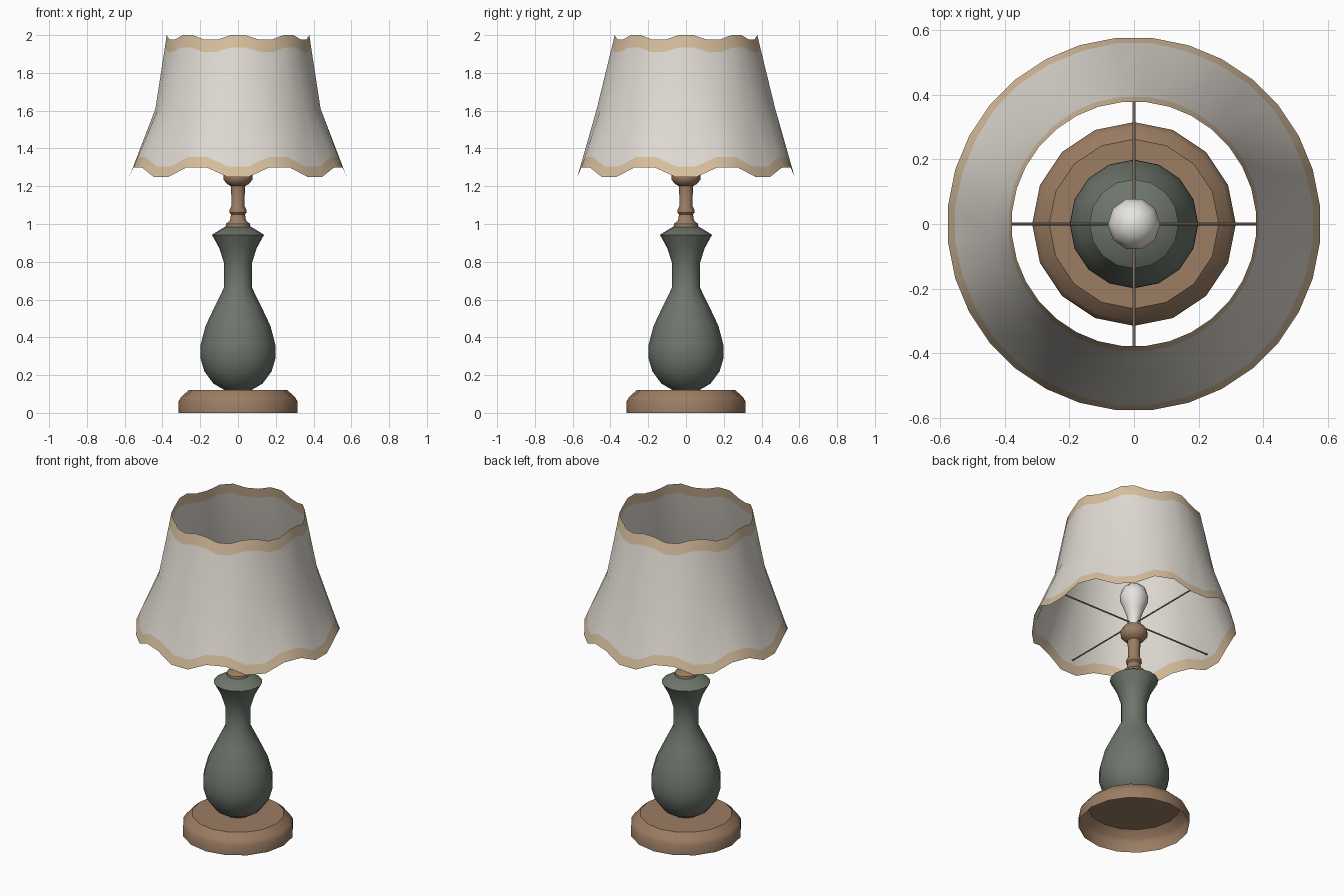
import bpy, bmesh, math

if "Cube" in bpy.data.objects:
    bpy.data.objects.remove(bpy.data.objects["Cube"])


def material(name, rgb):
    m = bpy.data.materials.new(name)
    m.diffuse_color = (*rgb, 1)
    m.use_nodes = True
    m.node_tree.nodes["Principled BSDF"].inputs["Base Color"].default_value = m.diffuse_color
    return m


WOOD = material("warm brown wood", (0.33, 0.205, 0.125))
GREEN = material("grey green ceramic", (0.155, 0.18, 0.15))
CREAM = material("cream fabric", (0.74, 0.70, 0.64))
TRIM = material("tan trim", (0.68, 0.52, 0.34))
WHITE = material("white glass", (0.80, 0.78, 0.74))
METAL = material("dull brass", (0.36, 0.28, 0.20))


def finish(name, bm, mats, angle=40):
    me = bpy.data.meshes.new(name)
    bm.to_mesh(me)
    bm.free()
    ob = bpy.data.objects.new(name, me)
    bpy.context.collection.objects.link(ob)
    for m in mats:
        me.materials.append(m)
    bpy.ops.object.select_all(action='DESELECT')
    ob.select_set(True)
    bpy.context.view_layer.objects.active = ob
    bpy.ops.object.shade_smooth_by_angle(angle=math.radians(angle))
    return ob


def skin(bm, rings):
    """Join neighbouring closed rings with quads; returns faces per band."""
    bands = []
    for a, b in zip(rings, rings[1:]):
        n = len(a)
        bands.append([bm.faces.new((a[i], a[(i + 1) % n], b[(i + 1) % n], b[i]))
                      for i in range(n)])
    return bands


def lathe(name, profile, n, mat, cap=True):
    """Revolve (radius, z) points from bottom to top."""
    bm = bmesh.new()
    rings = [[bm.verts.new((r * math.cos(2 * math.pi * i / n),
                            r * math.sin(2 * math.pi * i / n), z))
              for i in range(n)] for r, z in profile]
    skin(bm, rings)
    if cap:
        bm.faces.new(rings[-1])
    return finish(name, bm, [mat])


# Foot, hollow underneath
lathe("base", [(0.315, 0), (0.315, 0.062), (0.30, 0.085), (0.262, 0.12)], 16, WOOD)

# Ceramic body
lathe("vase", [(0.07, 0.12), (0.13, 0.155), (0.178, 0.22), (0.199, 0.29),
               (0.198, 0.36), (0.172, 0.46), (0.12, 0.57), (0.073, 0.665),
               (0.073, 0.79), (0.098, 0.87), (0.138, 0.943), (0.07, 0.985)], 16, GREEN)

# Turned stem and socket
lathe("stem", [(0.066, 0.982), (0.064, 1.0), (0.042, 1.02), (0.037, 1.05),
               (0.045, 1.06), (0.044, 1.075), (0.034, 1.095), (0.037, 1.20),
               (0.058, 1.212), (0.077, 1.235), (0.077, 1.262), (0.06, 1.29)], 12, WOOD)

# Light bulb
lathe("bulb", [(0.036, 1.285), (0.036, 1.345), (0.055, 1.40), (0.078, 1.455),
               (0.081, 1.49), (0.068, 1.535), (0.038, 1.562), (0.01, 1.57)], 10, WHITE)

# Crossed support rods
for axis, rot in (("x", (0, math.pi / 2, 0)), ("y", (math.pi / 2, 0, 0))):
    bpy.ops.mesh.primitive_cylinder_add(vertices=6, radius=0.0045, depth=1.08,
                                        location=(0, 0, 1.315), rotation=rot)
    rod = bpy.context.object
    rod.name = "shade_rod_" + axis
    rod.data.materials.append(METAL)

# Scalloped shade: single sheet with trimmed edges
N = 32
bm = bmesh.new()
rings = [[] for _ in range(5)]
for i in range(N):
    t = 2 * math.pi * (i + 0.5) / N
    wave = 1 if math.cos(8 * t) > 0 else -1
    mid_r, mid_z = 0.457 - 0.018 * math.cos(2 * t), 1.61
    low_z, high_z = 1.275 - 0.025 * wave, 1.988 + 0.012 * wave
    k = 0.055 / (mid_z - low_z)
    h = 0.065 / (high_z - mid_z)
    pts = [(0.578, low_z),
           (0.578 + (mid_r - 0.578) * k, low_z + 0.055),
           (mid_r, mid_z),
           (0.379 + (mid_r - 0.379) * h, high_z - 0.065),
           (0.379, high_z)]
    for ring, (r, z) in zip(rings, pts):
        ring.append(bm.verts.new((r * math.cos(t), r * math.sin(t), z)))
bands = skin(bm, rings)
for f in bands[0] + bands[-1]:
    f.material_index = 1
finish("lamp_shade", bm, [CREAM, TRIM], 60)
